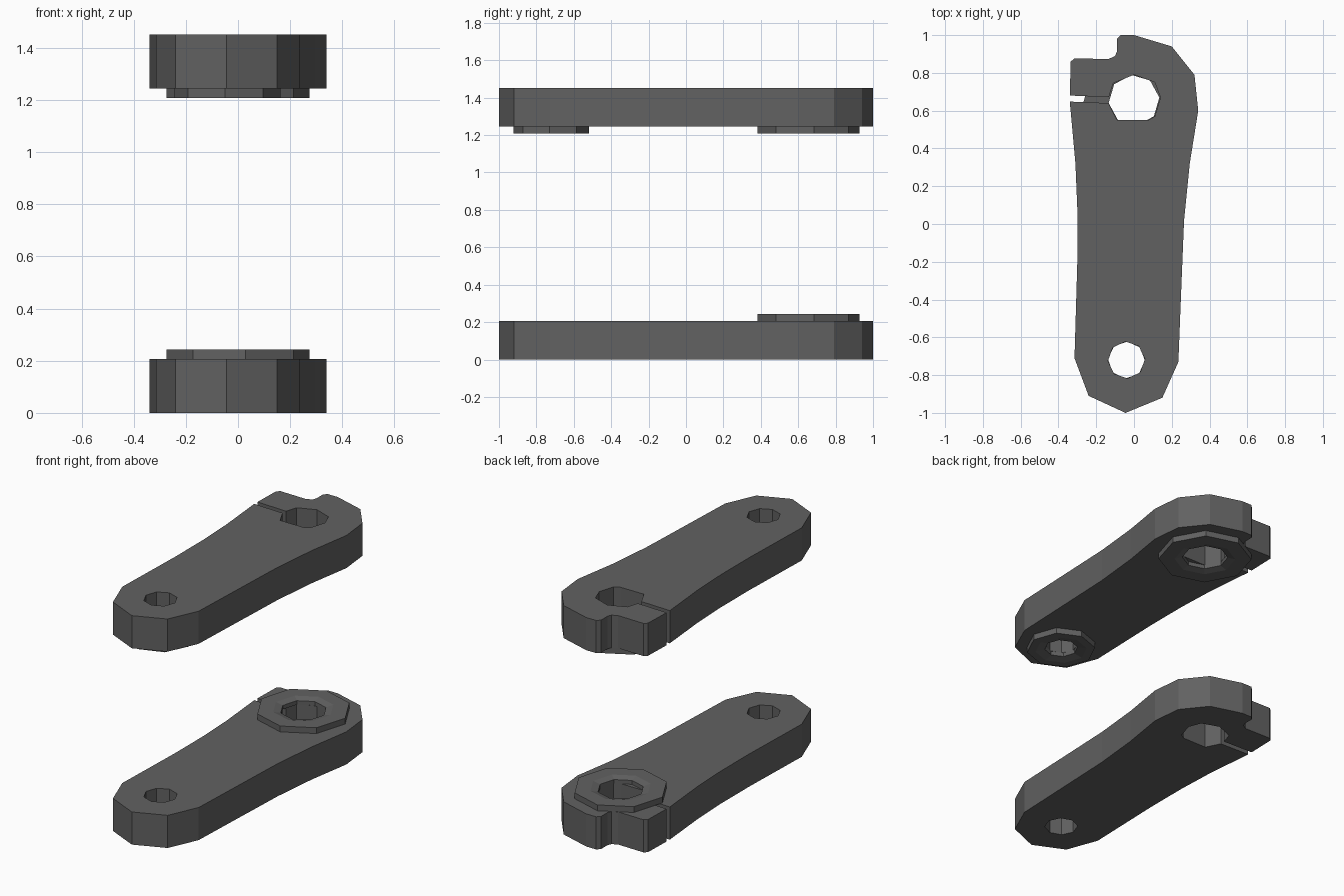
import bpy, bmesh
from math import cos, sin, radians, tau

if "Cube" in bpy.data.objects:
    bpy.data.objects.remove(bpy.data.objects["Cube"])

BIG = (0.0, 0.655)       # clamp end centre
SMALL = (-0.04, -0.72)   # pedal end centre
THICK = 0.207

dark = bpy.data.materials.new("dark_grey")
dark.diffuse_color = (0.12, 0.12, 0.12, 1)
dark.use_nodes = True
dark.node_tree.nodes["Principled BSDF"].inputs["Base Color"].default_value = dark.diffuse_color

# Arm outline, clockwise; it enters the clamp slit and runs round the big hole
OUTLINE = [
    (-0.07, 1.0), (0.0, 1.0), (0.20, 0.94), (0.32, 0.79), (0.34, 0.60),
    (0.295, 0.32), (0.265, 0.02), (0.25, -0.35), (0.235, -0.73),
    (0.15, -0.92), (-0.045, -1.0), (-0.24, -0.91), (-0.315, -0.71),
    (-0.30, -0.20), (-0.30, 0.08), (-0.31, 0.32), (-0.34, 0.648),
    (-0.135, 0.64),
    (-0.09, 0.55), (0.075, 0.55), (0.11, 0.57), (0.14, 0.67),
    (0.11, 0.75), (0.0, 0.79), (-0.11, 0.745), (-0.133, 0.672),
    (-0.34, 0.68), (-0.335, 0.86), (-0.315, 0.877), (-0.135, 0.873),
    (-0.10, 0.89), (-0.09, 0.915), (-0.09, 0.98),
]


def octagon(centre, r, phase):
    return [(centre[0] + r * cos(radians(phase) + k * tau / 8),
             centre[1] + r * sin(radians(phase) + k * tau / 8)) for k in range(8)]


def arm(name, z):
    """Flat plate: filled 2D outline with the small hole, extruded to a mesh."""
    cu = bpy.data.curves.new(name, 'CURVE')
    cu.dimensions = '2D'
    cu.fill_mode = 'BOTH'
    cu.extrude = THICK / 2
    for pts in (OUTLINE, octagon(SMALL, 0.098, 3)):
        sp = cu.splines.new('POLY')
        sp.points.add(len(pts) - 1)
        for p, (x, y) in zip(sp.points, pts):
            p.co = (x, y, 0, 1)
        sp.use_cyclic_u = True
    ob = bpy.data.objects.new(name, cu)
    bpy.context.collection.objects.link(ob)
    ob.location.z = z + THICK / 2
    bpy.ops.object.select_all(action='DESELECT')
    ob.select_set(True)
    bpy.context.view_layer.objects.active = ob
    bpy.ops.object.convert(target='MESH')
    ob = bpy.context.object
    bpy.ops.object.shade_flat()
    ob.data.materials.clear()
    ob.data.materials.append(dark)


def boss(name, centre, radii, phase, z, direction):
    """Eight-sided raised ring with a shallow countersunk bore."""
    outer, inner, hole = radii
    h = 0.037
    profile = [(outer, 0), (outer, h), (inner, h), (hole, h - 0.012), (hole, 0)]
    bm = bmesh.new()
    rings = [[bm.verts.new((x, y, z + direction * d))
              for x, y in octagon(centre, r, phase)] for r, d in profile]
    for i, a in enumerate(rings):
        b = rings[(i + 1) % len(rings)]
        for k in range(8):
            n = (k + 1) % 8
            bm.faces.new((a[k], a[n], b[n], b[k]))
    bmesh.ops.recalc_face_normals(bm, faces=bm.faces)
    me = bpy.data.meshes.new(name)
    bm.to_mesh(me)
    bm.free()
    me.materials.append(dark)
    bpy.context.collection.objects.link(bpy.data.objects.new(name, me))


# Two parallel crank arms with bosses on their facing sides
TOP = 1.452 - THICK
arm("lower_arm", 0)
arm("upper_arm", TOP)
boss("lower_clamp_boss", BIG, (0.275, 0.18, 0.135), 6, THICK, 1)
boss("upper_clamp_boss", BIG, (0.275, 0.18, 0.135), 6, TOP, -1)
boss("upper_pedal_boss", SMALL, (0.203, 0.153, 0.098), -3, TOP, -1)
